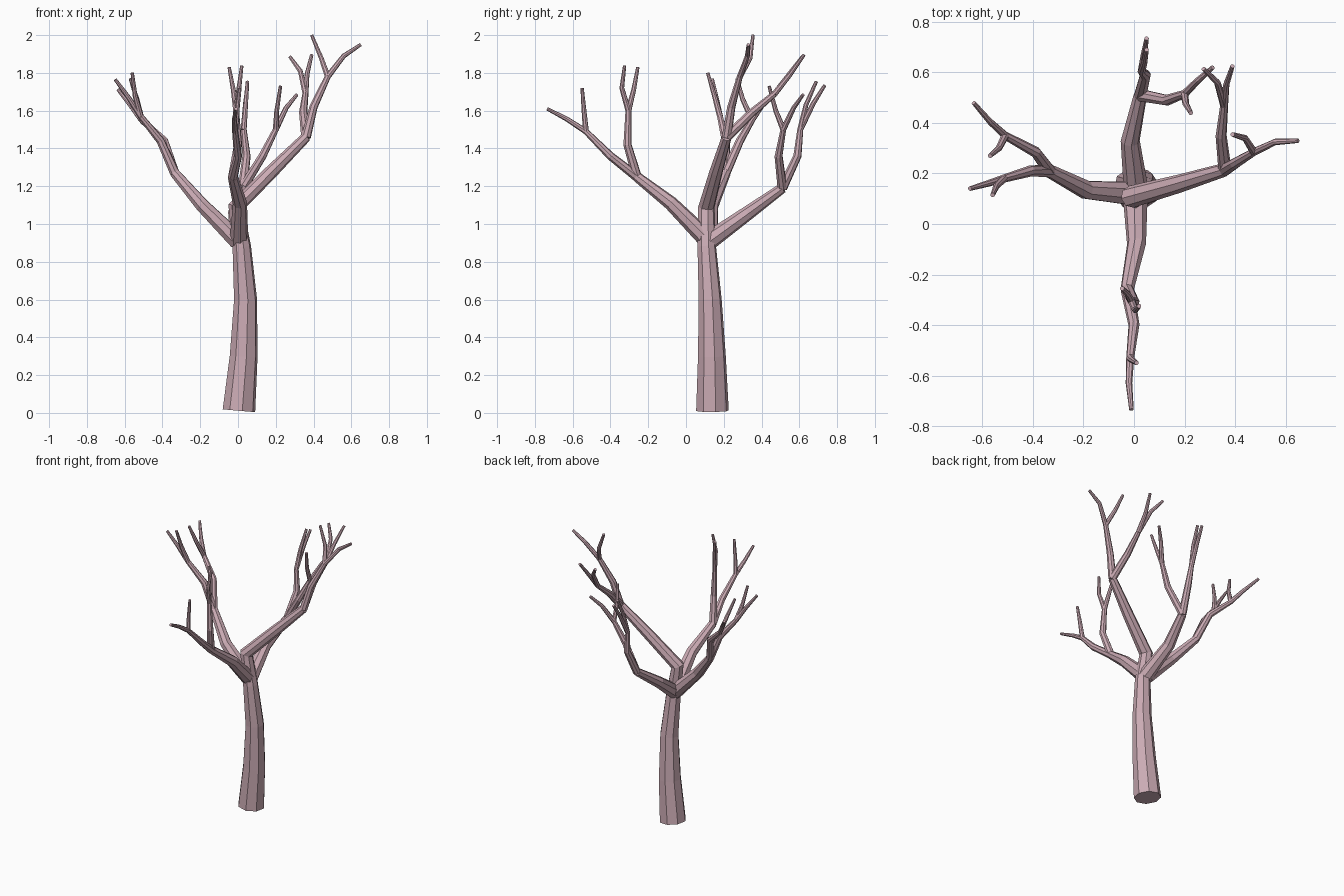
import bpy
import bmesh
from math import cos, sin, tau
from mathutils import Vector

cube = bpy.data.objects.get("Cube")
if cube:
    bpy.data.objects.remove(cube)

SIDES = 8

bark = bpy.data.materials.new("pink_bark")
bark.use_nodes = True
BARK_COLOUR = (0.60, 0.41, 0.46, 1)
bark.diffuse_color = BARK_COLOUR
bark.node_tree.nodes["Principled BSDF"].inputs["Base Color"].default_value = BARK_COLOUR


def limb(name, path, radii):
    """Flat-sided tapering tube along a path, closed at both ends."""
    points = [Vector(p) for p in path]
    last = len(points) - 1
    bm = bmesh.new()
    rings = []
    side = Vector((1, 0.2, 0))
    for i, point in enumerate(points):
        before = (point - points[max(i - 1, 0)]).normalized()
        after = (points[min(i + 1, last)] - point).normalized()
        along = (before + after).normalized()
        side = (side - along * side.dot(along)).normalized()
        up = along.cross(side)
        rings.append([bm.verts.new(point + radii[i] * (side * cos(tau * k / SIDES)
                                                       + up * sin(tau * k / SIDES)))
                      for k in range(SIDES)])
    for low, high in zip(rings, rings[1:]):
        for k in range(SIDES):
            n = (k + 1) % SIDES
            bm.faces.new((low[k], low[n], high[n], high[k]))
    bm.faces.new(rings[0][::-1])
    bm.faces.new(rings[-1])
    mesh = bpy.data.meshes.new(name)
    bm.to_mesh(mesh)
    bm.free()
    mesh.materials.append(bark)
    bpy.context.collection.objects.link(bpy.data.objects.new(name, mesh))


def bough(name, fork, middle, end, first_twig, second_twig):
    """Bough from a fork, splitting into two twigs at its end."""
    limb(name, [fork, middle, end], [0.026, 0.022, 0.016])
    for label, twig in (("first", first_twig), ("second", second_twig)):
        limb(f"{name}_{label}_twig", [end, *twig], [0.016, 0.013, 0.009])


# Forks where each main limb splits
left_fork = (0.36, 0.215, 1.46)
right_fork = (-0.335, 0.21, 1.27)
front_fork = (-0.027, -0.26, 1.25)
back_fork = (0.025, 0.51, 1.19)

# Trunk bends over into the left limb
limb("trunk", [(0.005, 0.14, 0.012), (0.03, 0.137, 0.3), (0.04, 0.128, 0.6),
               (0.02, 0.11, 0.88), (-0.01, 0.108, 1.09), (0.18, 0.16, 1.28), left_fork],
     [0.088, 0.075, 0.062, 0.05, 0.044, 0.036, 0.027])

# Other main limbs
LIMB_RADII = [0.05, 0.038, 0.027]
limb("right_limb", [(0, 0.12, 0.91), (-0.19, 0.135, 1.1), right_fork], LIMB_RADII)
limb("front_limb", [(0.005, 0.12, 0.91), (0.01, -0.08, 1.11), front_fork], LIMB_RADII)
limb("back_limb", [(0.01, 0.12, 0.91), (-0.015, 0.33, 1.06), back_fork], LIMB_RADII)

# Boughs and twigs of the left limb
bough("left_outer_bough", left_fork, (0.40, 0.24, 1.62), (0.475, 0.285, 1.78),
      [(0.56, 0.325, 1.89), (0.65, 0.33, 1.95)],
      [(0.44, 0.34, 1.88), (0.39, 0.355, 2.0)])
bough("left_rear_bough", left_fork, (0.345, 0.35, 1.59), (0.357, 0.47, 1.69),
      [(0.365, 0.55, 1.79), (0.39, 0.625, 1.895)],
      [(0.33, 0.56, 1.81), (0.275, 0.615, 1.885)])

# Boughs and twigs of the right limb
bough("right_rear_bough", right_fork, (-0.39, 0.285, 1.44), (-0.51, 0.35, 1.55),
      [(-0.57, 0.405, 1.63), (-0.635, 0.48, 1.71)],
      [(-0.535, 0.30, 1.66), (-0.57, 0.27, 1.77)])
bough("right_front_bough", right_fork, (-0.41, 0.21, 1.44), (-0.515, 0.18, 1.57),
      [(-0.58, 0.16, 1.67), (-0.65, 0.14, 1.765)],
      [(-0.545, 0.15, 1.68), (-0.56, 0.115, 1.8)])

# Boughs and twigs of the front limb
bough("front_upper_bough", front_fork, (0, -0.31, 1.42), (-0.01, -0.305, 1.6),
      [(0.005, -0.34, 1.72), (0.02, -0.325, 1.838)],
      [(-0.025, -0.277, 1.71), (-0.047, -0.255, 1.83)])
bough("front_outer_bough", front_fork, (0, -0.4, 1.36), (-0.015, -0.53, 1.49),
      [(-0.02, -0.63, 1.555), (-0.01, -0.735, 1.61)],
      [(-0.005, -0.54, 1.6), (0.01, -0.55, 1.72)])

# Boughs and twigs of the back limb
bough("back_upper_bough", back_fork, (0.045, 0.59, 1.36), (0.03, 0.605, 1.5),
      [(0.04, 0.635, 1.63), (0.05, 0.69, 1.755)],
      [(0.04, 0.675, 1.64), (0.05, 0.735, 1.735)])
bough("back_side_bough", back_fork, (0.13, 0.49, 1.36), (0.2, 0.515, 1.5),
      [(0.205, 0.475, 1.6), (0.225, 0.44, 1.73)],
      [(0.255, 0.57, 1.615), (0.312, 0.62, 1.685)])
